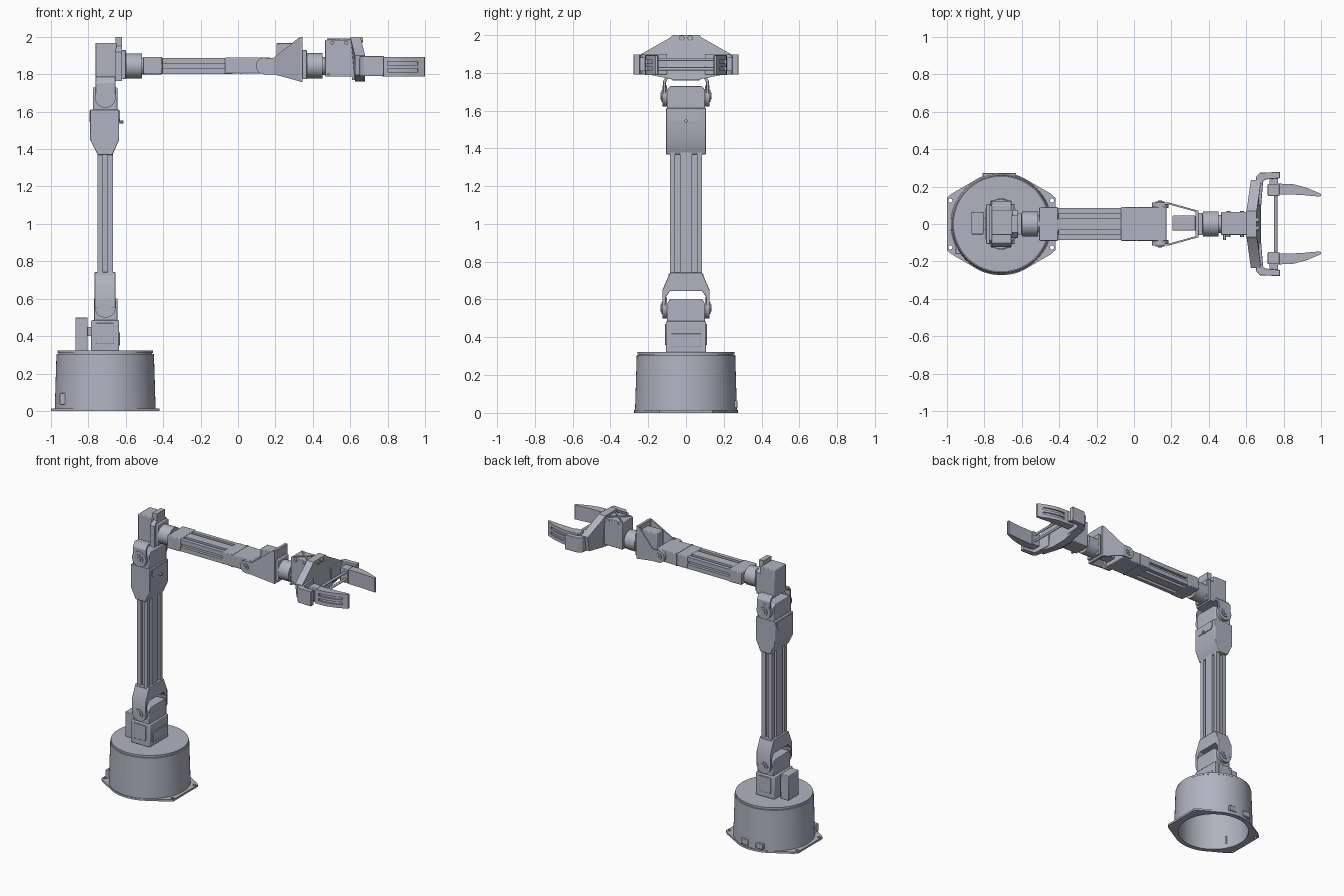
import bpy, bmesh, math
from mathutils import Vector

if "Cube" in bpy.data.objects:
    bpy.data.objects.remove(bpy.data.objects["Cube"], do_unlink=True)

grey = bpy.data.materials.new("blue_grey")
grey.use_nodes = True
COLOUR = (0.44, 0.45, 0.53, 1)
grey.diffuse_color = COLOUR
grey.node_tree.nodes["Principled BSDF"].inputs["Base Color"].default_value = COLOUR
parts = []


def place(axis, p, h):
    return {"x": (h, p[0], p[1]), "y": (p[0], h, p[1]), "z": (p[0], p[1], h)}[axis]


def prism(name, axis, pts, a, b, warp=None, bevel=0):
    """Extrude a 2D outline along an axis from a to b."""
    bm = bmesh.new()
    lo = [bm.verts.new(place(axis, p, a)) for p in pts]
    hi = [bm.verts.new(place(axis, p, b)) for p in pts]
    bm.faces.new(lo)
    bm.faces.new(hi)
    for i in range(len(pts)):
        j = (i + 1) % len(pts)
        bm.faces.new((lo[i], lo[j], hi[j], hi[i]))
    if warp:
        for v in bm.verts:
            v.co = Vector(warp(*v.co))
    bmesh.ops.recalc_face_normals(bm, faces=bm.faces)
    me = bpy.data.meshes.new(name)
    bm.to_mesh(me)
    bm.free()
    me.materials.append(grey)
    ob = bpy.data.objects.new(name, me)
    bpy.context.collection.objects.link(ob)
    if bevel:
        m = ob.modifiers.new("Bevel", "BEVEL")
        m.width, m.segments, m.limit_method = bevel, 2, "ANGLE"
    parts.append(ob)
    return ob


def box(name, x, y, z, bevel=0):
    pts = [(x[0], y[0]), (x[1], y[0]), (x[1], y[1]), (x[0], y[1])]
    return prism(name, "z", pts, z[0], z[1], bevel=bevel)


def disc(name, axis, c, r, a, b, n=32):
    pts = [(c[0] + r * math.cos(2 * math.pi * i / n), c[1] + r * math.sin(2 * math.pi * i / n)) for i in range(n)]
    return prism(name, axis, pts, a, b)


def mirror_pts(pts):
    """Complete an outline that is symmetric about its first coordinate."""
    return pts + [(-u, v) for u, v in reversed(pts)]


def cut(ob, cutter):
    m = ob.modifiers.new("Cut", "BOOLEAN")
    m.object, m.solver = cutter, "EXACT"
    bpy.context.view_layer.objects.active = ob
    bpy.ops.object.modifier_apply(modifier=m.name)
    parts.remove(cutter)
    bpy.data.objects.remove(cutter, do_unlink=True)


def slotted(a=0.0425, b=0.085, d=0.02):
    """Cross-section of the slotted beam, thin direction first."""
    half = [(a, -b), (a, -.057), (a - d, -.057), (a - d, -.033), (a, -.033), (a, .033),
            (a - d, .033), (a - d, .057), (a, .057), (a, b), (.012, b), (.012, b - d),
            (-.012, b - d), (-.012, b)]
    return half + [(-u, -v) for u, v in half]


CX = -0.71   # axis of the upright
AZ = 1.845   # axis of the forearm

# Round hollow base with a mounting flange
body = disc("base_drum", "z", (CX, 0), 0.27, 0.0, 0.305, 96)
for v in body.data.vertices:
    if v.co.z > 0.1:
        v.co.x, v.co.y = CX + (v.co.x - CX) * 0.965, v.co.y * 0.965
cut(body, disc("cutter", "z", (CX, 0), 0.24, -0.1, 0.295, 96))
disc("base_lid", "z", (CX, 0), 0.256, 0.309, 0.322, 96)
disc("lid_seam", "z", (CX, 0), 0.25, 0.30, 0.312, 96)
outline = []
for s in (0, 1):
    sg = 1 - 2 * s
    outline += [(CX + sg * .29, -sg * .14), (CX + sg * .29, sg * .14), (CX + sg * .265, sg * .162)]
    for k in range(13):
        t = math.radians(65 + 50 * k / 12 + 180 * s)
        outline.append((CX + .274 * math.cos(t), .274 * math.sin(t)))
    outline.append((CX - sg * .265, sg * .162))
flange = prism("base_flange", "z", outline, 0, 0.014)
cut(flange, disc("cutter", "z", (CX, 0), 0.24, -0.1, 0.1, 96))
for sx in (-1, 1):
    for sy in (-1, 1):
        cut(flange, disc("cutter", "z", (CX + sx * .272, sy * .125), 0.011, -0.1, 0.1, 16))
box("base_switch", (-.955, -.915), (-.16, -.11), (.035, .095), .004)
for i, x in enumerate((-.78, -.66)):
    box("base_port_%d" % i, (x - .03, x + .03), (.25, .273), (.025, .065), .004)

# Shoulder servo
box("shoulder_block", (-.785, -.635), (-.107, .107), (.32, .485), .006)
prism("shoulder_servo", "x", mirror_pts([(.1, .45), (.1, .58), (.085, .602)]), -.77, -.645, bevel=.004)
box("shoulder_back_box", (-.87, -.805), (-.055, .065), (.32, .50), .004)
box("shoulder_link", (-.81, -.78), (-.03, .03), (.40, .45))
box("shoulder_face_plate", (-.638, -.630), (-.08, .08), (.35, .42), .003)
for s in (-1, 1):
    box("shoulder_side_plate", (-.76, -.665), sorted((s * .104, s * .112)), (.36, .47), .003)

# Upright: lower bracket, slotted beam
prism("shoulder_bracket", "x", mirror_pts([(.108, .55), (.125, .55), (.125, .65), (.085, .742)])[:4] +
      [(-.085, .742), (-.125, .65), (-.125, .55), (-.108, .55), (-.108, .61), (-.085, .645),
       (.085, .645), (.108, .61)], -.767, -.655, bevel=.003)
for s in (-1, 1):
    box("bracket_window", (-.755, -.668), sorted((s * .08, s * .092)), (.66, .735))
prism("upright_beam", "z", [(u + CX, v) for u, v in slotted()], .70, 1.40)

# Elbow housing and servo
prism("elbow_housing", "y", [(-.75, 1.368), (-.672, 1.368), (-.635, 1.45), (-.635, 1.612),
                             (-.79, 1.612), (-.79, 1.45)], -.106, .106, bevel=.004)
prism("elbow_servo", "x", mirror_pts([(.1, 1.55), (.1, 1.71), (.085, 1.73)]), -.775, -.645, bevel=.004)
for x in (-.793, -.635):
    prism("elbow_cover", "x", mirror_pts([(.066, 1.545), (.08, 1.56), (.08, 1.605)]), x, x + .005)
disc("elbow_screw", "x", (0, 1.545), .009, -.64, -.612, 12)
prism("elbow_bracket", "x", [(.107, 1.67), (.122, 1.67), (.122, 1.755), (.1, 1.787), (-.1, 1.787),
                             (-.122, 1.755), (-.122, 1.67), (-.107, 1.67), (-.107, 1.75),
                             (-.095, 1.77), (.095, 1.77), (.107, 1.75)], -.762, -.655, bevel=.003)

# Pivot discs at shoulder and elbow
for joint, z in (("shoulder", .555), ("elbow", 1.677)):
    for s in (-1, 1):
        for r, y in ((.056, .124), (.032, .13), (.018, .135)):
            disc(joint + "_pivot", "y", (CX, z), r, s * .10, s * y)

# Rolling joints: servo, mounting plate, drum
box("forearm_servo", (-.763, -.65), (-.06, .075), (1.78, 1.968), .005)
prism("forearm_plate", "x", mirror_pts([(.075, 1.765), (.075, 1.92), (.045, 1.95), (.045, 2.0)]), -.655, -.62)
box("forearm_plate_step", (-.622, -.60), (-.06, .06), (1.775, 1.93), .004)
disc("forearm_drum", "x", (0, AZ), .067, -.60, -.512, 48)
disc("forearm_drum_neck", "x", (0, AZ), .045, -.52, -.49)

# Forearm: end clamps and slotted beam
box("forearm_clamp_rear", (-.507, -.405), (-.09, .09), (1.80, 1.892), .005)
prism("forearm_beam", "x", [(v, u + AZ) for u, v in slotted()], -.45, -.03)
box("forearm_clamp_front", (-.07, .175), (-.09, .09), (1.803, 1.889), .005)
box("forearm_clamp_band", (.01, .02), (-.092, .092), (1.801, 1.891))

# Wrist fork made of bent side plates
for s in (-1, 1):
    disc("wrist_pivot_plate", "y", (.14, AZ), .044, s * .085, s * .114)
    disc("wrist_pivot", "y", (.14, AZ), .024, s * .11, s * .12)
    disc("wrist_pivot_cap", "y", (.14, AZ), .011, s * .11, s * .126, 16)
    box("wrist_fork_root", (.14, .19), sorted((s * .104, s * .114)), (1.80, 1.888))
    prism("wrist_fork_side", "y", [(.19, 1.80), (.32, 1.765), (.335, 1.765), (.335, 1.995), (.325, 1.995),
                                   (.19, 1.888)], s * .104, s * .114,
          warp=lambda x, y, z, s=s: (x, y - s * (x - .19) * .28, z))
box("wrist_plate", (.328, .346), (-.072, .072), (1.76, 1.998))
box("wrist_servo", (.205, .33), (-.035, .045), (1.80, 1.966), .005)
box("wrist_plate_step", (.345, .368), (-.06, .06), (1.775, 1.93), .004)
disc("wrist_drum", "x", (0, AZ), .068, .368, .453, 48)
disc("wrist_drum_neck", "x", (0, AZ), .048, .45, .475)

# Gripper servo with cross braces on top
box("gripper_servo", (.466, .615), (-.058, .064), (1.787, 1.983), .004)
for s in (-1, 1):
    prism("gripper_cross_brace", "z", [(.475, s * .05), (.485, s * .054), (.605, -s * .044), (.595, -s * .05)],
          1.98, 1.99)
    for x in (.505, .578):
        disc("gripper_servo_screw", "y", (x, 1.968), .01, s * .05, s * .069, 12)
disc("gripper_cable_stub", "y", (.483, 1.80), .008, -.085, -.05, 12)

# Gripper palm: sloped trapezoid plate
prism("gripper_palm", "x", mirror_pts([(.06, 1.762), (.22, 1.795), (.235, 1.9), (.085, 1.985), (.07, 2.0)]),
      .625, .68, warp=lambda x, y, z: (x - max(0, z - 1.9) * .25, y, z))
box("gripper_mount", (.61, .655), (-.06, .06), (1.77, 1.998))
for y in (-.022, .022):
    disc("palm_screw", "x", (y, 1.983), .014, .64, .668, 16)

# Gripper side arms, sliding jaws and fingers
for s in (-1, 1):
    arm = [(.64, .10), (.645, .20), (.655, .255), (.675, .275), (.78, .278), (.78, .245),
           (.70, .238), (.69, .225), (.68, .10)]
    prism("gripper_arm", "z", [(x, s * y) for x, y in arm], 1.79, 1.897, bevel=.003)
    box("jaw_block", (.715, .778), sorted((s * .15, s * .215)), (1.793, 1.895), .004)
    box("jaw_guide", (.725, .77), sorted((s * .21, s * .25)), (1.81, 1.88))
    finger = [(.77, .158), (.89, .156), (.995, .146), (1.0, .15), (.998, .162), (.92, .195), (.85, .213), (.77, .216)]
    grip = prism("finger", "z", [(x, s * y) for x, y in finger], 1.788, 1.892)
    for z in (1.822, 1.858):
        slot = [(.80, .24), (.80, .203), (.85, .203), (.92, .186), (.96, .167), (.98, .24)]
        cut(grip, prism("cutter", "z", [(x, s * y) for x, y in slot], z - .009, z + .009))
for z in (1.82, 1.87):
    disc("jaw_rail", "y", (.758, z), .009, -.24, .24, 16)

# Smooth round surfaces, keep edges crisp
bpy.ops.object.select_all(action="DESELECT")
for ob in parts:
    ob.select_set(True)
bpy.context.view_layer.objects.active = parts[0]
bpy.ops.object.shade_smooth_by_angle(angle=math.radians(30))
